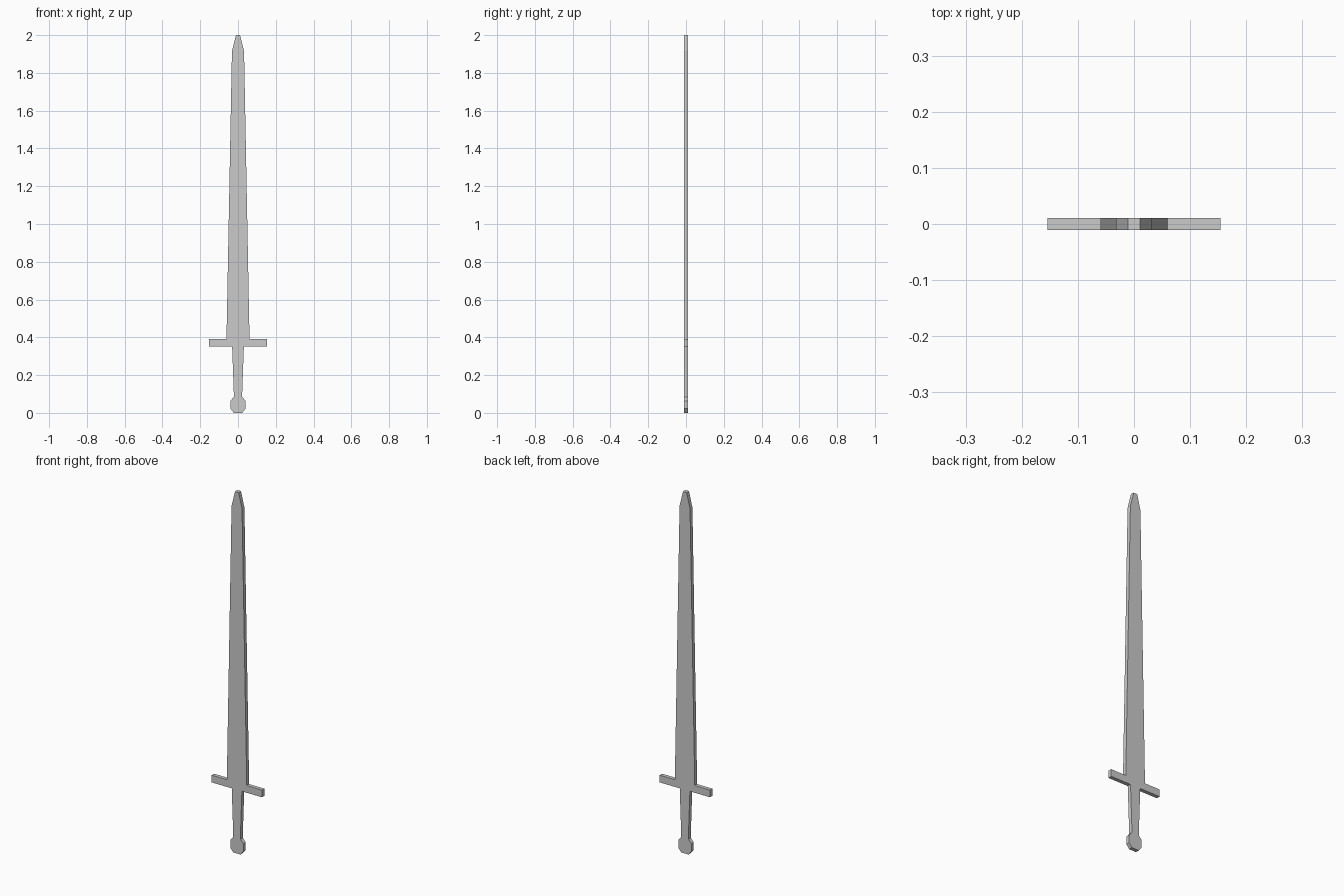
import bpy, bmesh

if "Cube" in bpy.data.objects:
    bpy.data.objects.remove(bpy.data.objects["Cube"])

HALF_THICKNESS = 0.0105

# Right half of the silhouette, (x, z) from the bottom up
pommel = [(0.022, 0.0), (0.04, 0.022), (0.04, 0.064), (0.022, 0.085)]
grip = [(0.022, 0.1), (0.031, 0.352)]
guard = [(0.154, 0.352), (0.154, 0.392)]
blade = [(0.061, 0.392), (0.032, 1.915), (0.011, 2.0)]

half = pommel + grip + guard + blade
outline = half + [(-x, z) for x, z in reversed(half)]

# One continuous flat plate, extruded front to back
bm = bmesh.new()
front = bm.faces.new([bm.verts.new((x, -HALF_THICKNESS, z)) for x, z in outline])
extruded = bmesh.ops.extrude_face_region(bm, geom=[front], use_keep_orig=True)
back_verts = [g for g in extruded["geom"] if isinstance(g, bmesh.types.BMVert)]
bmesh.ops.translate(bm, verts=back_verts, vec=(0, 2 * HALF_THICKNESS, 0))
bmesh.ops.recalc_face_normals(bm, faces=bm.faces)

mesh = bpy.data.meshes.new("sword")
bm.to_mesh(mesh)
bm.free()
sword = bpy.data.objects.new("sword", mesh)
bpy.context.collection.objects.link(sword)
